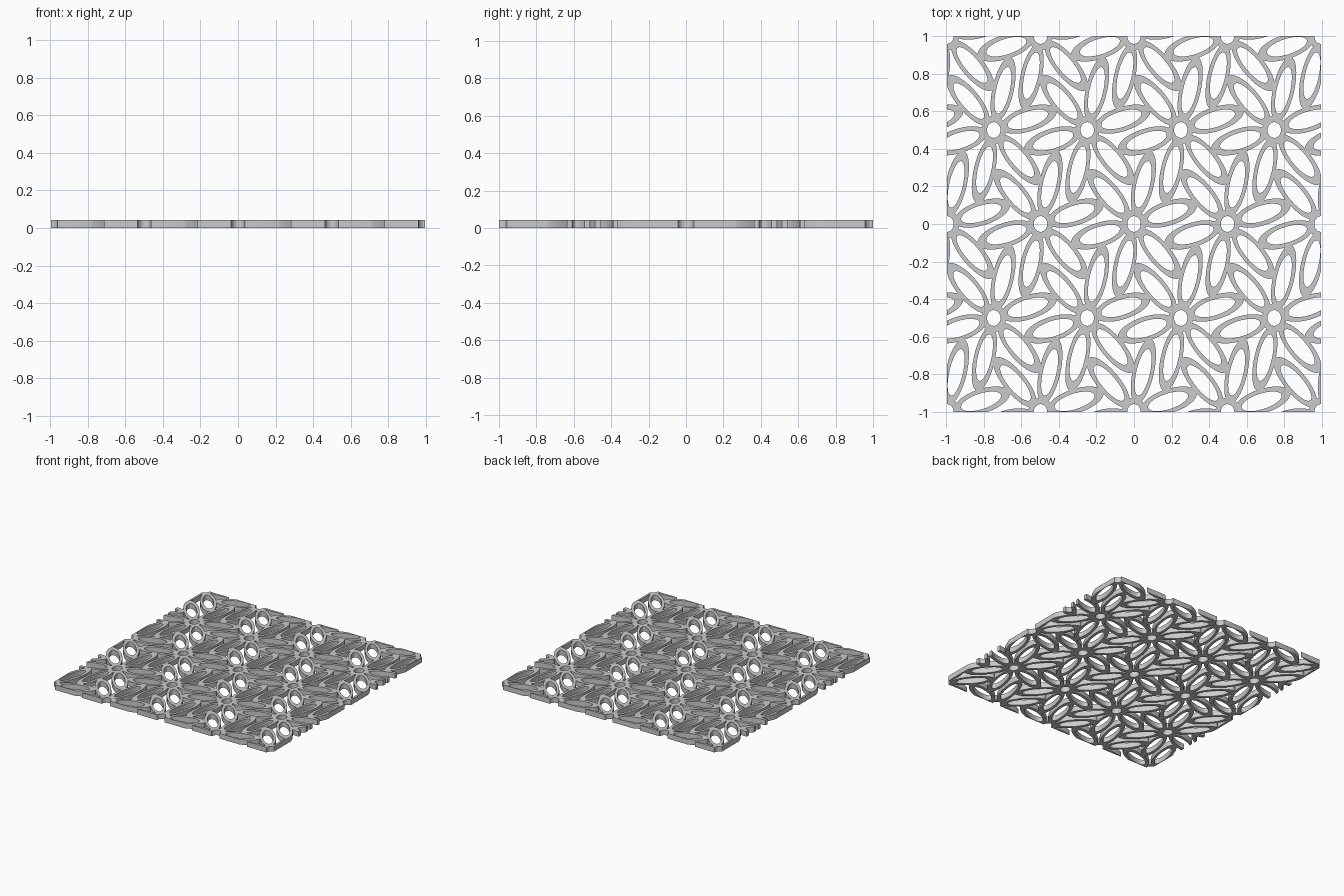
import bpy, bmesh
from math import sin, cos, pi, radians
from mathutils import Vector
from mathutils.geometry import delaunay_2d_cdt

if "Cube" in bpy.data.objects:
    bpy.data.objects.remove(bpy.data.objects["Cube"])

PITCH, ROW = 0.4975, 0.5            # flower spacing
STRETCH = ROW / (PITCH * 0.8660254)  # hex pattern stretched in y
HALF_X, HALF_Y, THICK = 0.995, 1.0, 0.042
TWIST = radians(15)
SEG = 48

points, loops, kinds = [], [], []


def add_loop(pts, kind):
    start = len(points)
    points.extend(Vector(p) for p in pts)
    loops.append(list(range(start, start + len(pts))))
    kinds.append(kind)


def ellipse(cx, cy, dist, a, b, ang, kind, seg=SEG):
    """Ellipse pointing outward from a flower centre, then stretched in y."""
    pts = []
    for i in range(seg):
        t = 2 * pi * i / seg
        u, v = dist + a * cos(t), b * sin(t)
        pts.append((cx + u * cos(ang) - v * sin(ang),
                    cy + STRETCH * (u * sin(ang) + v * cos(ang))))
    add_loop(pts, kind)


# Panel outline
add_loop([(-HALF_X, -HALF_Y), (HALF_X, -HALF_Y), (HALF_X, HALF_Y), (-HALF_X, HALF_Y)], "panel")

# Flowers: hub, eye and six twisted ring petals, in staggered rows
for row in range(-2, 3):
    odd = row % 2
    for col in range(-3 if odd else -2, 3):
        cx, cy = (col + 0.5 * odd) * PITCH, row * ROW
        ellipse(cx, cy, 0, 0.065, 0.065, 0, "solid", 32)
        ellipse(cx, cy, 0, 0.036, 0.036, 0, "hole", 32)
        for k in range(6):
            ang = TWIST + k * pi / 3
            ellipse(cx, cy, 0.193, 0.153, 0.056, ang, "solid")
            ellipse(cx, cy, 0.188, 0.110, 0.036, ang, "hole")

# Flat arrangement of all outlines; keep solid regions inside the panel
verts, _, faces, _, _, owners = delaunay_2d_cdt(points, [], loops, 0, 1e-5)
bm = bmesh.new()
made = {}
for face, own in zip(faces, owners):
    inside = {kinds[i] for i in own}
    if inside == {"panel", "solid"}:
        for i in face:
            if i not in made:
                made[i] = bm.verts.new((verts[i].x, verts[i].y, 0))
        bm.faces.new([made[i] for i in face])

# Thicken into a plate
res = bmesh.ops.extrude_face_region(bm, geom=bm.faces[:], use_keep_orig=True)
top = [g for g in res["geom"] if isinstance(g, bmesh.types.BMVert)]
bmesh.ops.translate(bm, verts=top, vec=(0, 0, THICK))
bmesh.ops.recalc_face_normals(bm, faces=bm.faces[:])

mesh = bpy.data.meshes.new("flower_lattice_panel")
bm.to_mesh(mesh)
bm.free()
panel = bpy.data.objects.new("flower_lattice_panel", mesh)
bpy.context.collection.objects.link(panel)
bpy.context.view_layer.objects.active = panel
panel.select_set(True)
bpy.ops.object.shade_smooth_by_angle(angle=radians(30))
